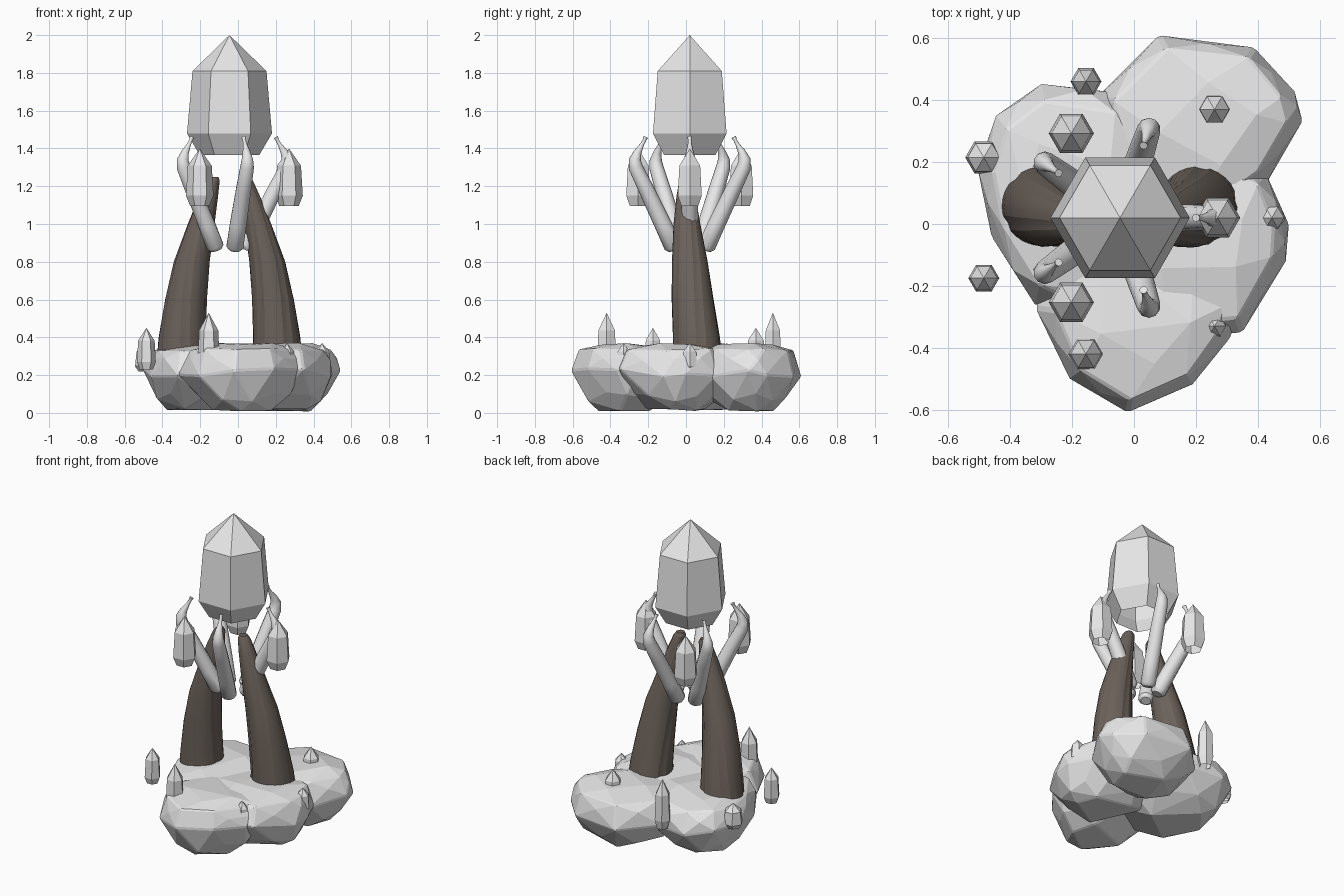
import bpy, bmesh, math, random
from mathutils import Vector

random.seed(7)
old = bpy.data.objects.get("Cube")
if old:
    bpy.data.objects.remove(old, do_unlink=True)

AXIS = Vector((-0.045, 0.02, 0))  # centre of the crystal and everything around it


def make_material(name, colour):
    mat = bpy.data.materials.new(name)
    mat.use_nodes = True
    mat.diffuse_color = colour
    mat.node_tree.nodes["Principled BSDF"].inputs["Base Color"].default_value = colour
    return mat


STONE = make_material("pale_grey", (0.8, 0.8, 0.8, 1))
BARK = make_material("dark_bark", (0.15, 0.122, 0.104, 1))


def add_object(name, bm, mat, smooth=None):
    mesh = bpy.data.meshes.new(name)
    bm.to_mesh(mesh)
    bm.free()
    mesh.materials.append(mat)
    obj = bpy.data.objects.new(name, mesh)
    bpy.context.collection.objects.link(obj)
    if smooth:
        bpy.ops.object.select_all(action="DESELECT")
        obj.select_set(True)
        bpy.context.view_layer.objects.active = obj
        bpy.ops.object.shade_smooth_by_angle(angle=math.radians(smooth))
    return obj


def loft(rings):
    """Skin a list of equally long point rings and cap the top."""
    bm = bmesh.new()
    loops = [[bm.verts.new(p) for p in ring] for ring in rings]
    for low, high in zip(loops, loops[1:]):
        for i in range(len(low)):
            j = (i + 1) % len(low)
            bm.faces.new((low[i], low[j], high[j], high[i]))
    bm.faces.new(loops[-1])
    return bm


# Crystals: one six-sided gem shape in many sizes, open underneath
def crystal(name, x, y, bottom, top, radius):
    rings = []
    for height, width in ((0, 0.7), (0.18, 1), (0.7, 0.87), (1, 0.001)):
        z = bottom + (top - bottom) * height
        rings.append([(x + radius * width * math.cos(i * math.tau / 6),
                       y + radius * width * math.sin(i * math.tau / 6), z)
                      for i in range(6)])
    bm = loft(rings)
    bmesh.ops.remove_doubles(bm, verts=bm.verts[:], dist=0.001)
    add_object(name, bm, STONE)


crystal("great_crystal", AXIS.x, AXIS.y, 1.365, 2.0, 0.225)

for i in range(3):
    turn = i * math.tau / 3
    crystal(f"hanging_crystal_{i + 1}", AXIS.x + 0.315 * math.cos(turn),
            AXIS.y + 0.315 * math.sin(turn), 1.095, 1.4, 0.073)

ground = [(-0.155, 0.46, 0.53, 0.05), (-0.155, -0.42, 0.53, 0.058),
          (-0.485, -0.175, 0.45, 0.05), (-0.485, 0.215, 0.37, 0.06),
          (0.26, 0.37, 0.45, 0.055), (0.445, 0.02, 0.37, 0.045),
          (0.26, -0.33, 0.37, 0.042)]
for i, (x, y, top, radius) in enumerate(ground):
    length = 0.31 if top > 0.5 else 0.22 if top > 0.4 else 0.15
    crystal(f"ground_crystal_{i + 1}", x, y, top - length, top, radius)


# Rocks: chunky faceted hulls around hand-drawn outlines, overlapping in the middle
def rock(name, outline):
    pts = [Vector((x, y, 0)) for x, y in outline]
    mids = [(a + b) / 2 for a, b in zip(pts, pts[1:] + pts[:1])]
    centre = sum(pts, Vector()) / len(pts)
    bm = bmesh.new()
    for ring, scale, z in ((pts[::2], 0.5, 0.015), (mids, 0.8, 0.085), (pts, 1, 0.21),
                           (mids, 0.97, 0.285), (pts, 0.84, 0.335),
                           (mids[::2], 0.5, 0.362)):
        for p in ring:
            wobble = 0 if scale == 1 else random.uniform(-0.03, 0.03)
            v = centre + (p - centre) * (scale + wobble)
            lift = 0.025 if 0.05 < z < 0.25 else 0.008
            v.z = z + random.uniform(-lift, lift)
            bm.verts.new(v)
    hull = bmesh.ops.convex_hull(bm, input=bm.verts[:])
    loose = [v for v in hull["geom_interior"] if isinstance(v, bmesh.types.BMVert)]
    bmesh.ops.delete(bm, geom=loose, context="VERTS")
    bmesh.ops.dissolve_limit(bm, angle_limit=math.radians(7), verts=bm.verts[:],
                             edges=bm.edges[:])
    obj = add_object(name, bm, STONE)
    bevel = obj.modifiers.new("soft_edges", "BEVEL")
    bevel.width = 0.008
    bevel.segments = 1
    bevel.angle_limit = math.radians(30)


rock("back_rock", [(0.08, 0.61), (0.39, 0.57), (0.52, 0.43), (0.545, 0.33), (0.43, 0.13),
                   (0.2, -0.02), (-0.08, 0.12), (-0.12, 0.41)])
rock("side_rock", [(-0.3, 0.455), (-0.45, 0.35), (-0.505, 0.18), (-0.46, -0.04),
                   (-0.32, -0.26), (0, -0.3), (0.16, 0.08), (-0.02, 0.42)])
rock("front_rock", [(-0.32, -0.27), (-0.21, -0.5), (-0.02, -0.61), (0.19, -0.52),
                    (0.31, -0.37), (0.34, -0.25), (0.22, -0.06), (-0.15, -0.02)])
rock("middle_rock", [(0.43, 0.16), (0.5, 0), (0.49, -0.12), (0.35, -0.35),
                     (0.08, -0.38), (-0.18, -0.1), (-0.02, 0.22), (0.25, 0.24)])


# Trunks: grooved, tapering and leaning inwards; mirrored about the axis
def trunk(name, side):
    sides = 30
    rings = []
    for offset, y, z, radius in ((0.255, 0.065, 0.2, 0.138), (0.25, 0.055, 0.4, 0.125),
                                 (0.23, 0.035, 0.6, 0.111), (0.2, 0.02, 0.8, 0.095),
                                 (0.15, 0.005, 1.0, 0.071), (0.11, 0, 1.15, 0.05),
                                 (0.088, 0, 1.23, 0.036), (0.084, 0, 1.25, 0.024)):
        ring = []
        for i in range(sides):
            a = i * math.tau / sides + z * 0.5 * side
            r = radius * (0.95 if i % 6 == 0 else 1)
            ring.append((AXIS.x + side * offset + r * math.cos(a), y + r * math.sin(a), z))
        rings.append(ring)
    add_object(name, loft(rings), BARK, 22)


trunk("left_trunk", 1)
trunk("right_trunk", -1)


# Branches: five tapering hooks fanned around the axis
def branch(name, turn):
    curve = bpy.data.curves.new(name, "CURVE")
    curve.dimensions = "3D"
    curve.bevel_depth = 1
    curve.bevel_resolution = 3
    curve.use_fill_caps = True
    path = [(0.086, 0.862, 0.03), (0.093, 0.88, 0.047), (0.15, 1.0, 0.046),
            (0.24, 1.18, 0.042), (0.301, 1.3, 0.038), (0.306, 1.34, 0.032),
            (0.29, 1.38, 0.021), (0.266, 1.42, 0.011), (0.253, 1.443, 0.009),
            (0.245, 1.46, 0.013)]
    spline = curve.splines.new("POLY")
    spline.points.add(len(path) - 1)
    for point, (reach, z, radius) in zip(spline.points, path):
        point.co = (AXIS.x + reach * math.cos(turn), AXIS.y + reach * math.sin(turn), z, 1)
        point.radius = radius
    helper = bpy.data.objects.new(name + "_path", curve)
    bpy.context.collection.objects.link(helper)
    bpy.context.view_layer.update()
    bm = bmesh.new()
    bm.from_mesh(helper.evaluated_get(bpy.context.evaluated_depsgraph_get()).to_mesh())
    bpy.data.objects.remove(helper, do_unlink=True)
    bmesh.ops.remove_doubles(bm, verts=bm.verts[:], dist=0.0001)
    add_object(name, bm, STONE, 40)


for i in range(5):
    branch(f"branch_{i + 1}", i * math.tau / 5)
